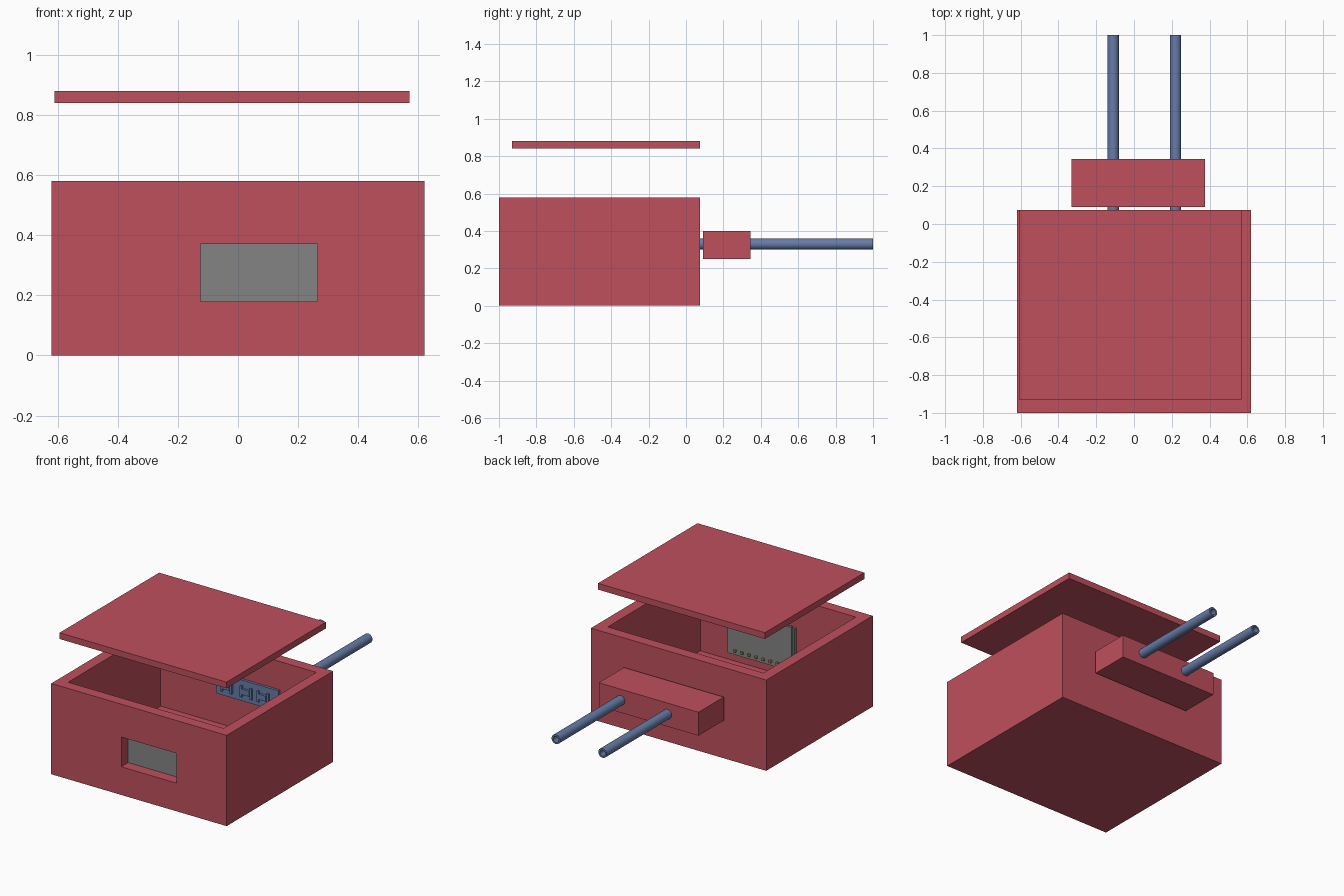
import bpy, bmesh
from math import radians
from mathutils import Matrix, Vector

cube = bpy.data.objects.get("Cube")
if cube:
    bpy.data.objects.remove(cube, do_unlink=True)


def material(name, rgb):
    m = bpy.data.materials.new(name)
    m.use_nodes = True
    m.diffuse_color = (*rgb, 1)
    m.node_tree.nodes["Principled BSDF"].inputs["Base Color"].default_value = (*rgb, 1)
    return m


RED = material("muted red", (0.515, 0.08, 0.109))
GREY = material("screen grey", (0.231, 0.231, 0.231))
BLUE = material("slate blue", (0.133, 0.202, 0.386))
TAN = material("tan pins", (0.36, 0.28, 0.14))


def finish(name, bm, mat):
    bmesh.ops.recalc_face_normals(bm, faces=bm.faces)
    mesh = bpy.data.meshes.new(name)
    bm.to_mesh(mesh)
    bm.free()
    ob = bpy.data.objects.new(name, mesh)
    bpy.context.collection.objects.link(ob)
    if mat:
        mesh.materials.append(mat)
    return ob


def box(name, x, y, z, mat):
    """Box from (low, high) ranges on each axis."""
    bm = bmesh.new()
    ranges = (x, y, z)
    size = Vector([b - a for a, b in ranges])
    mid = Vector([(a + b) / 2 for a, b in ranges])
    bmesh.ops.create_cube(bm, size=1, matrix=Matrix.Translation(mid) @ Matrix.Diagonal((*size, 1)))
    return finish(name, bm, mat)


def rod(name, x, z, y, radius, mat, sides=32):
    """Solid cylinder along y."""
    bm = bmesh.new()
    place = Matrix.Translation((x, sum(y) / 2, z)) @ Matrix.Rotation(radians(90), 4, "X")
    bmesh.ops.create_cone(bm, cap_ends=True, segments=sides, radius1=radius,
                          radius2=radius, depth=y[1] - y[0], matrix=place)
    return finish(name, bm, mat)


def activate(ob):
    bpy.ops.object.select_all(action="DESELECT")
    ob.select_set(True)
    bpy.context.view_layer.objects.active = ob


def cut(ob, cutter):
    cutter.hide_render = True
    mod = ob.modifiers.new("cut", "BOOLEAN")
    mod.operation = "DIFFERENCE"
    mod.solver = "EXACT"
    mod.object = cutter
    activate(ob)
    bpy.ops.object.modifier_apply(modifier=mod.name)
    bpy.data.objects.remove(cutter, do_unlink=True)


# Open case with a display window, floating lid and rear tube holder
case = box("case", (-0.62, 0.62), (-1, 0.075), (0, 0.58), RED)
cut(case, box("cavity", (-0.55, 0.55), (-0.93, 0.005), (0.07, 0.7), None))
cut(case, box("window", (-0.125, 0.265), (-1.1, -0.9), (0.18, 0.37), None))
box("lid", (-0.61, 0.57), (-0.93, 0.075), (0.84, 0.88), RED)
holder = box("tube_holder", (-0.33, 0.375), (0.09, 0.345), (0.25, 0.40), RED)

# Two hollow tubes passing through the holder and the rear wall
for side, x in (("right", -0.11), ("left", 0.22)):
    for part in (case, holder):
        cut(part, rod("bore", x, 0.33, (-0.05, 0.5), 0.029, None))
    tube = rod(side + "_tube", x, 0.33, (0.0, 1.0), 0.03, BLUE)
    cut(tube, rod("bore", x, 0.33, (0.02, 1.1), 0.019, None))
    activate(tube)
    bpy.ops.object.shade_smooth_by_angle(angle=radians(30))

# Display screen and its carrier board behind the window
box("screen", (-0.13, 0.32), (-0.93, -0.91), (0.14, 0.40), GREY)
box("screen_board", (-0.12, 0.335), (-0.91, -0.895), (0.13, 0.41), GREY)
for i in range(8):
    x = -0.08 + i * 0.05
    box("screen_pin", (x, x + 0.015), (-0.895, -0.88), (0.15, 0.165), TAN)

# Sensor board on the inside of the rear wall, with small components
box("sensor_board", (-0.147, 0.295), (-0.012, 0.004), (0.267, 0.40), BLUE)
for x in (-0.07, 0.07, 0.19):
    box("sensor_chip", (x - 0.025, x + 0.025), (-0.027, -0.012), (0.315, 0.35), BLUE)
    for dx in (-0.035, 0.035):
        box("sensor_part", (x + dx - 0.007, x + dx + 0.007), (-0.024, -0.012), (0.295, 0.365), BLUE)
